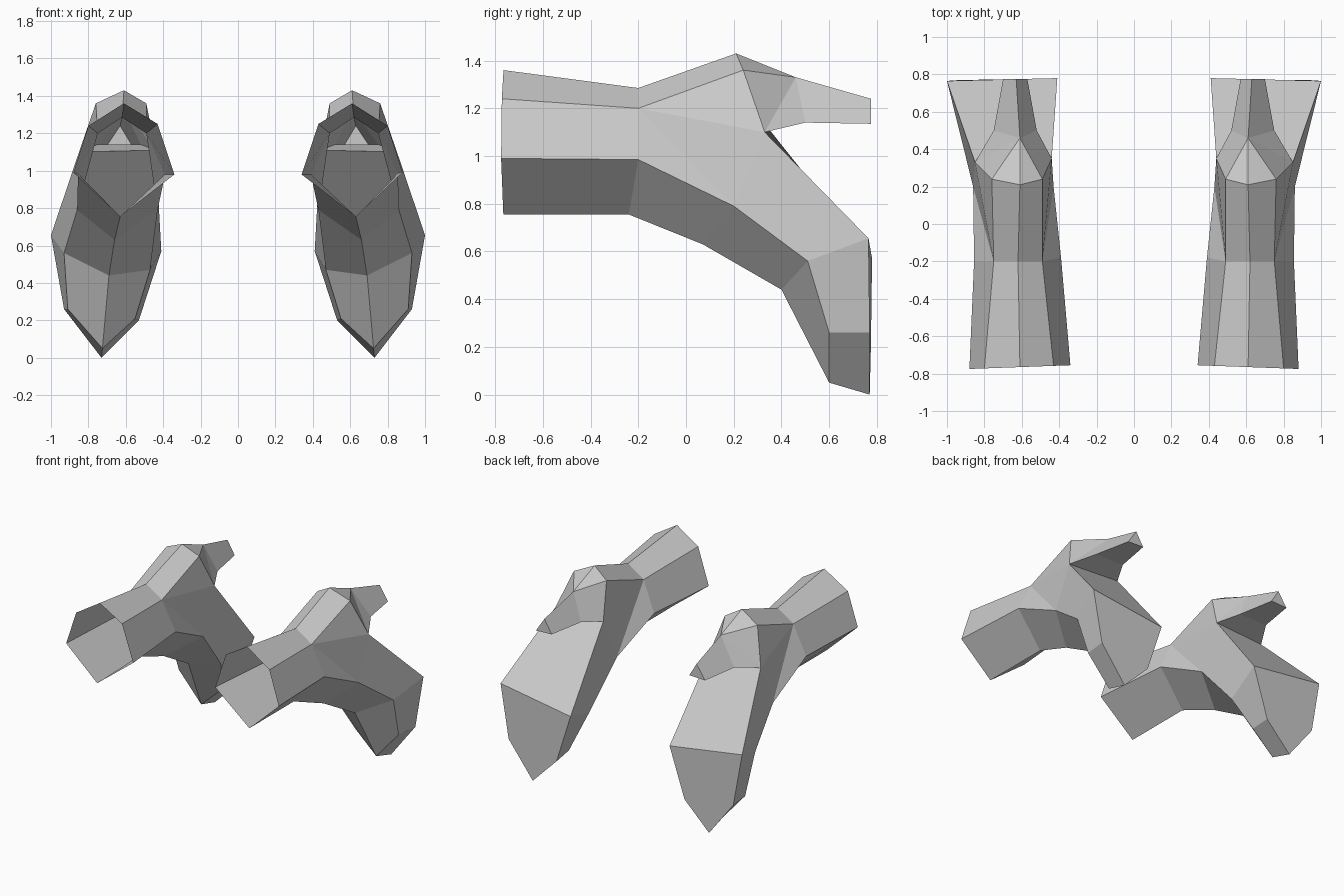
import bpy, bmesh

if "Cube" in bpy.data.objects:
    bpy.data.objects.remove(bpy.data.objects["Cube"])

bm = bmesh.new()


def ring(points):
    return [bm.verts.new(p) for p in points]


def bridge(a, b, closed=False):
    """Quad strip between two point chains."""
    n = len(a)
    for i in range(n if closed else n - 1):
        j = (i + 1) % n
        bm.faces.new((a[i], a[j], b[j], b[i]))


def fan(hub, rim):
    for p, q in zip(rim, rim[1:]):
        bm.faces.new((hub, p, q))


# trunk cross-sections: left, upper left, top, upper right, right, bottom
mouth = ring([(x, -.755 - .037 * (x - .34), z) for x, z in
              ((.34, .98), (.43, 1.25), (.61, 1.36), (.80, 1.24), (.88, .99), (.63, .755))])
mid = ring([(.39, -.18, .98), (.49, -.2, 1.2), (.62, -.2, 1.285),
            (.75, -.2, 1.2), (.855, -.2, .985), (.63, -.24, .755)])
fork = ring([(.43, .2, .79), (.49, .24, 1.36), (.61, .21, 1.43),
             (.76, .24, 1.36), (.86, .2, .79), (.66, .07, .63)])
crotch = ring([(.44, .35, 1.11), (.85, .33, 1.1)])

# trunk: open at the front, splitting at the fork
bridge(mouth, mid, closed=True)
bridge(mid[1:4], fork[1:4])
bridge([mid[4], mid[5], mid[0]], [fork[4], fork[5], fork[0]])
fan(mid[1], [fork[1], crotch[0], fork[0], mid[0]])
fan(mid[3], [fork[3], crotch[1], fork[4], mid[4]])

# upper prong, tapering to a small capped triangle
prong = ring([(.52, .5, 1.14), (.61, .46, 1.33), (.75, .5, 1.14)])
tip = ring([(.57, .775, 1.14), (.63, .775, 1.24), (.70, .775, 1.135)])
fan(prong[1], [prong[0], crotch[0], fork[1], fork[2], fork[3], crotch[1], prong[2]])
bm.faces.new((crotch[0], prong[0], prong[2], crotch[1]))
bridge(prong, tip, closed=True)
bm.faces.new(tip)

# lower prong: back left, left, bottom, right, back right
hip = [crotch[0], fork[0], fork[5], fork[4], crotch[1]]
knee = ring([(.41, .78, .57), (.47, .47, .47), (.69, .4, .44), (.93, .51, .56), (1, .765, .655)])
foot = ring([(.53, .775, .2), (.55, .6, .21), (.725, .6, .05), (.91, .6, .26), (.93, .77, .26)])
heel = bm.verts.new((.73, .77, 0))
bridge(hip, knee, closed=True)
bridge(knee, foot)
bridge(foot[1:4], [foot[0], heel, foot[4]])
bm.faces.new((knee[0], knee[4], foot[4], heel, foot[0]))

bmesh.ops.recalc_face_normals(bm, faces=bm.faces)
mesh = bpy.data.meshes.new("forked_branch")
bm.to_mesh(mesh)
bm.free()
branch = bpy.data.objects.new("forked_branch_pair", mesh)
bpy.context.collection.objects.link(branch)

# mirrored twin
mirror = branch.modifiers.new("mirror", 'MIRROR')
mirror.use_mirror_merge = False
